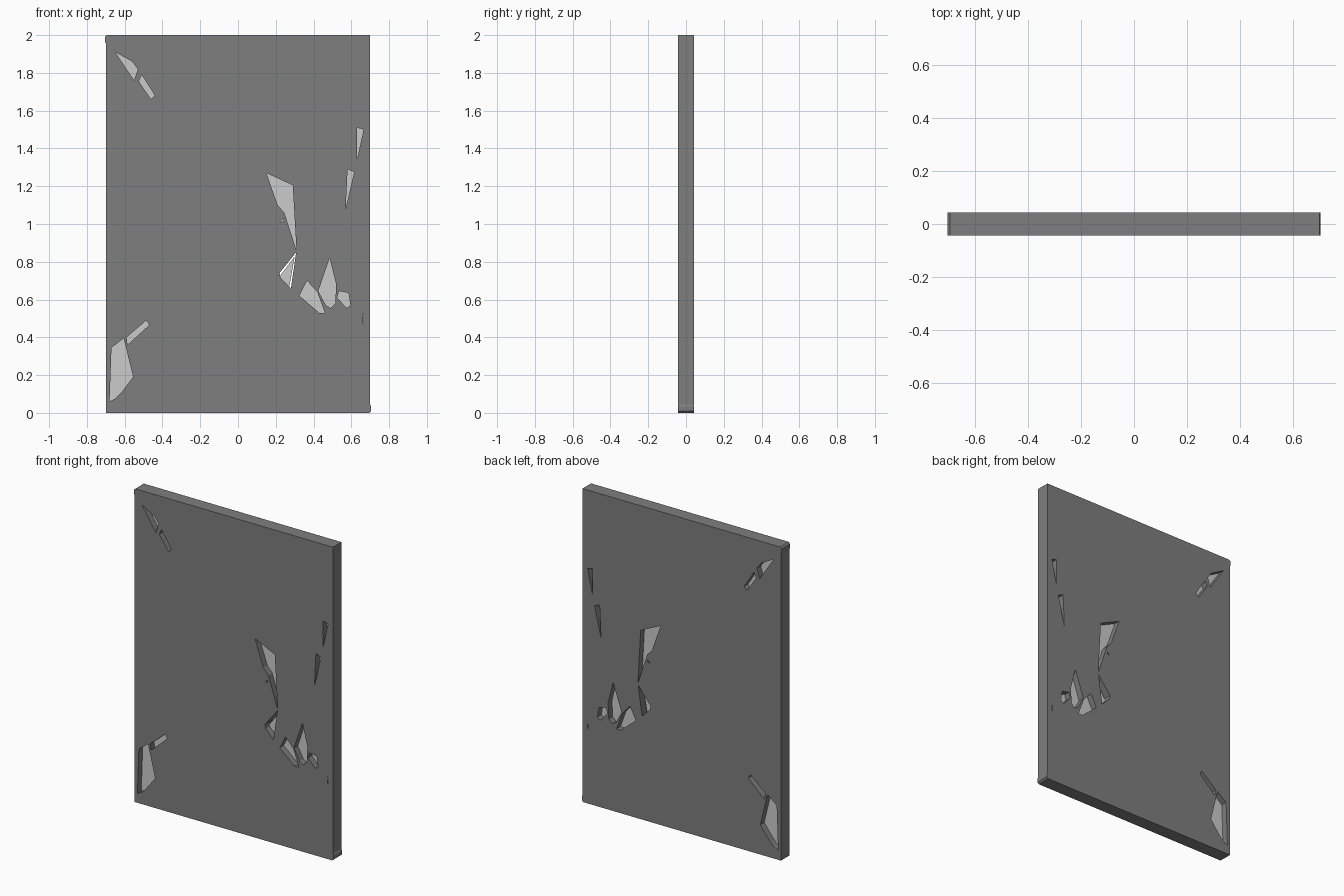
import bpy, bmesh

if "Cube" in bpy.data.objects:
    bpy.data.objects.remove(bpy.data.objects["Cube"])

def prism(name, pts, y0, y1):
    """Extrude an x-z outline from y0 to y1."""
    bm = bmesh.new()
    f = bm.faces.new([bm.verts.new((x, y0, z)) for x, z in pts])
    ext = bmesh.ops.extrude_face_region(bm, geom=[f])
    moved = [v for v in ext["geom"] if isinstance(v, bmesh.types.BMVert)]
    bmesh.ops.translate(bm, verts=moved, vec=(0, y1 - y0, 0))
    bmesh.ops.recalc_face_normals(bm, faces=bm.faces)
    me = bpy.data.meshes.new(name)
    bm.to_mesh(me)
    bm.free()
    ob = bpy.data.objects.new(name, me)
    bpy.context.collection.objects.link(ob)
    return ob

T = 0.043  # half thickness of the panel

# Dark panel with two slightly worn corners
panel = prism("panel", [(-.70, 0), (.695, 0), (.705, .01), (.705, .035), (.70, .045),
                        (.70, 2), (-.695, 2), (-.705, 1.99), (-.705, 1.965), (-.70, 1.955)], -T, T)
dark = bpy.data.materials.new("dark_grey")
dark.diffuse_color = (.21, .21, .21, 1)
dark.use_nodes = True
dark.node_tree.nodes["Principled BSDF"].inputs["Base Color"].default_value = dark.diffuse_color
panel.data.materials.append(dark)

# Outlines of the broken-out openings
holes = [
    [(-.65, 1.91), (-.56, 1.86), (-.53, 1.82), (-.55, 1.76)],
    [(-.51, 1.79), (-.44, 1.68), (-.46, 1.66), (-.525, 1.755)],
    [(.15, 1.27), (.29, 1.205), (.31, .86), (.245, 1.06), (.21, 1.10)],
    [(.22, 1.01), (.24, 1.03), (.24, 1.015)],
    [(.325, .62), (.365, .70), (.42, .64), (.46, .53), (.43, .53)],
    [(.485, .82), (.52, .68), (.515, .58), (.49, .555), (.465, .57), (.425, .645)],
    [(.525, .61), (.535, .645), (.585, .635), (.595, .57), (.575, .555)],
    [(.63, 1.51), (.665, 1.50), (.63, 1.34)],
    [(.58, 1.29), (.615, 1.275), (.57, 1.08)],
    [(-.67, .345), (-.605, .395), (-.555, .19), (-.62, .105), (-.65, .075), (-.68, .06)],
    [(-.59, .40), (-.485, .49), (-.47, .465), (-.585, .36)],
    [(.66, .53), (.665, .50), (.663, .47)],
]
# Opening whose inner sheet is cracked away along two edges
cracked = [(.308, .85), (.22, .74), (.225, .715), (.28, .66)]
cracked_sheet = [(.30, .828), (.222, .725), (.225, .715), (.272, .67)]

# Cut every opening through the panel
def cut(target, pts):
    cutter = prism("cutter", pts, -.2, .2)
    m = target.modifiers.new("cut", 'BOOLEAN')
    m.operation = 'DIFFERENCE'
    m.solver = 'EXACT'
    m.object = cutter
    bpy.context.view_layer.objects.active = target
    bpy.ops.object.modifier_apply(modifier=m.name)
    bpy.data.objects.remove(cutter)

for pts in holes + [cracked]:
    cut(panel, pts)

# Light inner sheet seen halfway down each opening
for i, pts in enumerate(holes + [cracked_sheet]):
    prism(f"inner_sheet_{i + 1}", pts, -.004, .004)
